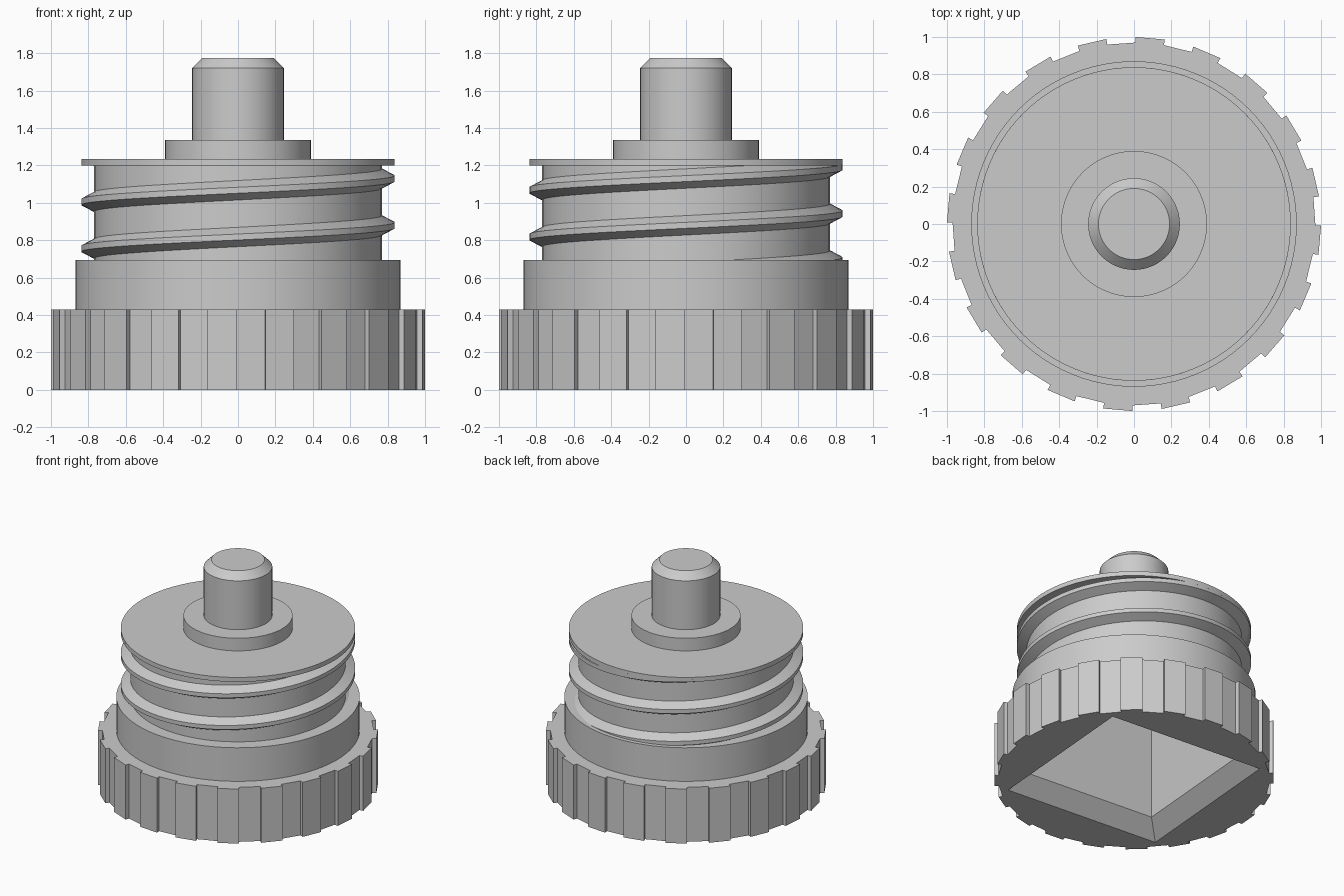
import bpy
import bmesh
from math import cos, sin, pi, radians

old = bpy.data.objects.get("Cube")
if old:
    bpy.data.objects.remove(old, do_unlink=True)

grey = bpy.data.materials.new("plain grey")
grey.use_nodes = True
colour = (0.6, 0.6, 0.6, 1)
grey.diffuse_color = colour
grey.node_tree.nodes["Principled BSDF"].inputs["Base Color"].default_value = colour


def loft(name, rings):
    """Skin a list of equal-sized point rings and cap both ends."""
    bm = bmesh.new()
    loops = [[bm.verts.new(p) for p in ring] for ring in rings]
    n = len(loops[0])
    for a, b in zip(loops, loops[1:]):
        for i in range(n):
            j = (i + 1) % n
            bm.faces.new((a[i], a[j], b[j], b[i]))
    bm.faces.new(loops[0][::-1])
    bm.faces.new(loops[-1])
    bmesh.ops.recalc_face_normals(bm, faces=bm.faces)
    mesh = bpy.data.meshes.new(name)
    bm.to_mesh(mesh)
    bm.free()
    mesh.materials.append(grey)
    obj = bpy.data.objects.new(name, mesh)
    bpy.context.collection.objects.link(obj)
    return obj


def ring(radius, z, sides, turn=0.0):
    return [(radius * cos(turn + 2 * pi * i / sides),
             radius * sin(turn + 2 * pi * i / sides), z) for i in range(sides)]


def select(obj):
    bpy.ops.object.select_all(action="DESELECT")
    obj.select_set(True)
    bpy.context.view_layer.objects.active = obj


def combine(obj, tool, operation):
    """Apply a boolean and discard the tool."""
    mod = obj.modifiers.new(operation, "BOOLEAN")
    mod.operation = operation
    mod.solver = "EXACT"
    mod.object = tool
    select(obj)
    bpy.ops.object.modifier_apply(modifier=mod.name)
    bpy.data.objects.remove(tool, do_unlink=True)


def smooth(obj):
    select(obj)
    bpy.ops.object.shade_smooth_by_angle(angle=radians(25))


# Grip ring: twenty raised flat pads with twenty lower flats between them
TEETH = 20
step = pi / TEETH
outline = []
for t in range(TEETH):
    start = radians(-0.5) + 2 * t * step
    for radius, a, b in ((0.97, 0, 1), (1.0, 1, 2)):
        for k in (a, b):
            angle = start + k * step
            outline.append((radius * cos(angle), radius * sin(angle)))
cap = loft("cap_body", [[(x, y, z) for x, y in outline] for z in (0, 0.43)])

# Turned body: shoulder, threaded neck, flange, collar and chamfered stem
profile = [(0.87, 0.2), (0.87, 0.695), (0.77, 0.695), (0.77, 1.2),
           (0.838, 1.2), (0.838, 1.235), (0.39, 1.235), (0.39, 1.335),
           (0.245, 1.335), (0.245, 1.72), (0.19, 1.775)]
turned = loft("turned_body", [ring(r, z, 96) for r, z in profile])
combine(cap, turned, "UNION")

# Square pocket underneath with a sloped lip
pocket_profile = [(0.645, -0.1), (0.645, 0), (0.53, 0.116), (0.53, 0.865)]
pocket = loft("pocket_cutter", [ring(a * 2 ** 0.5, z, 4, radians(45 - 4.6))
                                for a, z in pocket_profile])
pocket.hide_render = True
combine(cap, pocket, "DIFFERENCE")
smooth(cap)

# Helical thread that rises out of the shoulder and runs into the flange
PITCH = 0.25
section = [(0.755, -0.06), (0.838, -0.016), (0.838, 0.016), (0.755, 0.06)]
rings = []
for degrees in range(-40, 956, 4):
    angle = radians(degrees)
    centre = 0.755 + PITCH * (degrees - 180) / 360
    rings.append([(r * cos(angle), r * sin(angle), min(centre + dz, 1.22))
                  for r, dz in section])
smooth(loft("screw_thread", rings))
